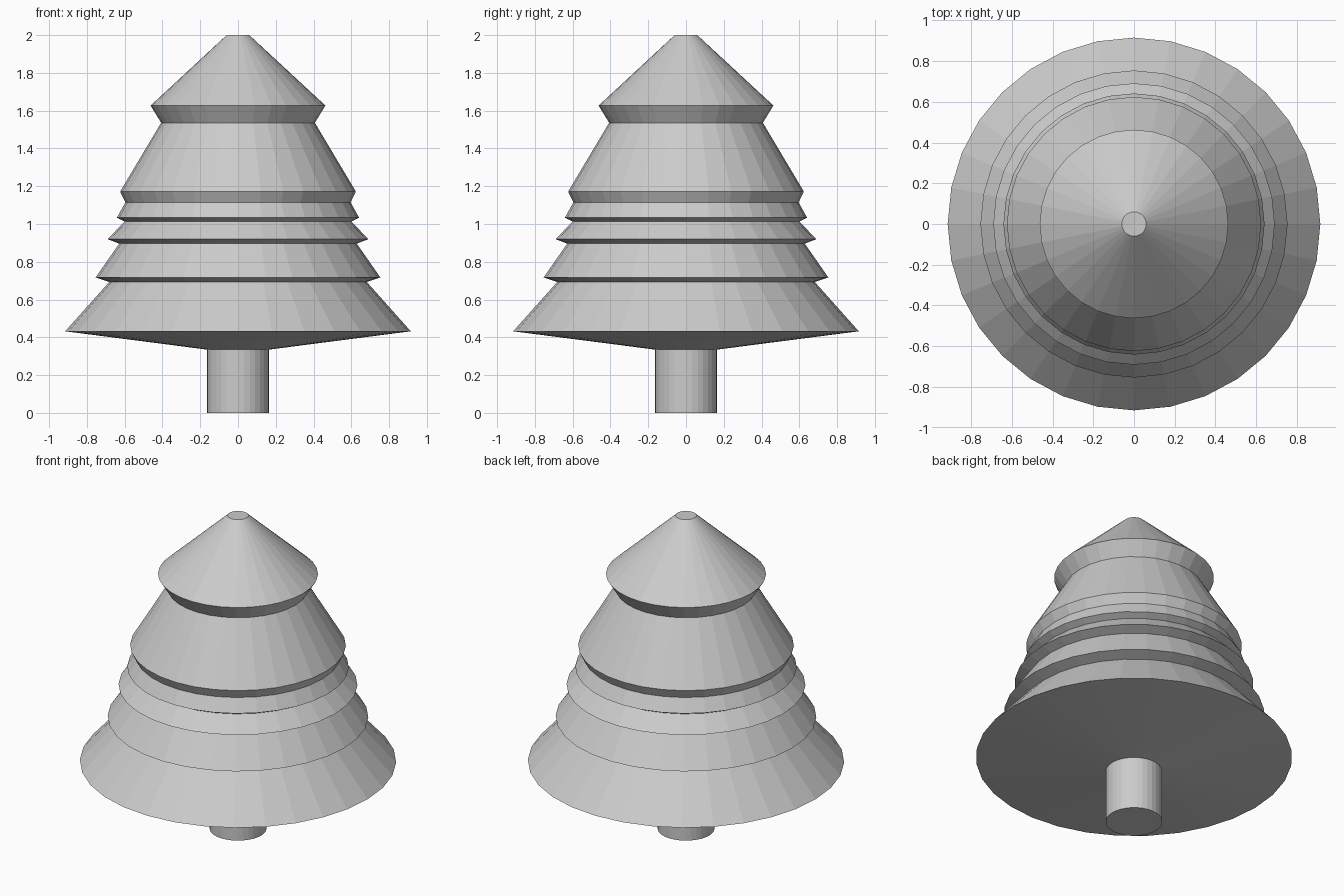
import bpy, bmesh
from math import cos, sin, tau

if "Cube" in bpy.data.objects:
    bpy.data.objects.remove(bpy.data.objects["Cube"])

SIDES = 32


def lathe(name, profile, cap_bottom=False, cap_top=False):
    """Revolve (radius, height) points around z with flat facets."""
    bm = bmesh.new()
    rings = [[bm.verts.new((r * cos(tau * i / SIDES), r * sin(tau * i / SIDES), z))
              for i in range(SIDES)] for r, z in profile]
    for low, high in zip(rings, rings[1:]):
        for i in range(SIDES):
            j = (i + 1) % SIDES
            bm.faces.new((low[i], low[j], high[j], high[i]))
    if cap_bottom:
        bm.faces.new(rings[0][::-1])
    if cap_top:
        bm.faces.new(rings[-1])
    mesh = bpy.data.meshes.new(name)
    bm.to_mesh(mesh)
    bm.free()
    obj = bpy.data.objects.new(name, mesh)
    bpy.context.collection.objects.link(obj)
    return obj


# Trunk, meeting the underside of the foliage
lathe("trunk", [(0.164, 0), (0.164, 0.335)], cap_bottom=True)

# Foliage tiers: each pair is the wide lower rim and the narrow top of a tier
lathe("foliage", [
    (0.164, 0.335),
    (0.915, 0.432), (0.682, 0.693),
    (0.754, 0.717), (0.629, 0.896),
    (0.691, 0.920), (0.600, 1.012),
    (0.641, 1.034), (0.596, 1.115),
    (0.624, 1.172), (0.407, 1.536),
    (0.463, 1.627), (0.060, 2.0),
], cap_top=True)
